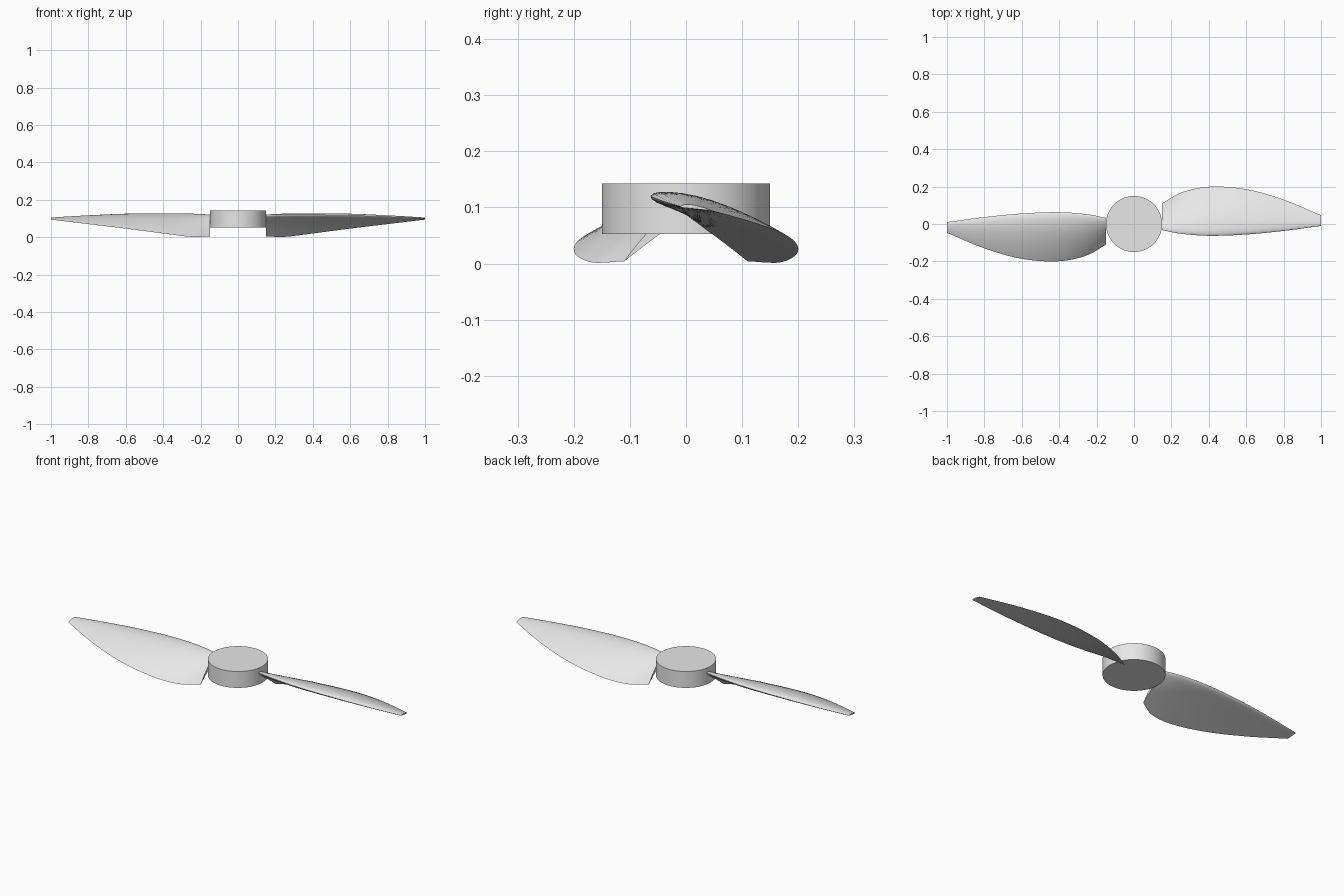
import bpy
import bmesh
import math
from mathutils import Vector

if "Cube" in bpy.data.objects:
    bpy.data.objects.remove(bpy.data.objects["Cube"])

# One plain grey for the whole propeller
grey = bpy.data.materials.new("light grey")
grey.use_nodes = True
grey.diffuse_color = (0.8, 0.8, 0.8, 1)
grey.node_tree.nodes["Principled BSDF"].inputs["Base Color"].default_value = grey.diffuse_color

# Blade stations: span, leading edge (y, z), trailing edge (y, z)
STATIONS = [Vector(row) for row in (
    (0.15, -0.033, 0.12, 0.11, 0.004),
    (0.25, -0.052, 0.122, 0.167, 0.002),
    (0.4, -0.063, 0.121, 0.199, 0.02),
    (0.6, -0.056, 0.117, 0.186, 0.046),
    (0.8, -0.037, 0.11, 0.13, 0.07),
    (1, -0.01, 0.102, 0.047, 0.094),
)]
STEPS = 8
HALF = 14


def slope(index):
    """Rate of change of a station along the span."""
    before = STATIONS[max(index - 1, 0)]
    after = STATIONS[min(index + 1, len(STATIONS) - 1)]
    return (after - before) / (after[0] - before[0])


def span_rows():
    """Smooth rows through the stations by cubic interpolation."""
    rows = []
    for i in range(len(STATIONS) - 1):
        start, end = STATIONS[i], STATIONS[i + 1]
        length = end[0] - start[0]
        for step in range(STEPS):
            t = step / STEPS
            blend = t * t * (3 - 2 * t)
            rows.append(start.lerp(end, blend)
                        + slope(i) * length * t * (1 - t) ** 2
                        - slope(i + 1) * length * t * t * (1 - t))
            rows[-1][0] = start[0] + t * length
    rows.append(STATIONS[-1])
    return rows


def surface_height(c, side):
    """Cambered aerofoil height at chord fraction c."""
    thick = 0.6 * (0.297 * math.sqrt(c) - 0.126 * c - 0.352 * c ** 2
                   + 0.284 * c ** 3 - 0.103 * c ** 4)
    peak = 0.4
    reach = peak if c < peak else 1 - peak
    camber = 0.04 * (1 - ((c - peak) / reach) ** 2)
    return camber + side * thick


def section():
    """Aerofoil loop: over the top to the nose and back underneath."""
    fractions = [(1 - math.cos(math.pi * i / HALF)) / 2 for i in range(HALF + 1)]
    upper = [(c, surface_height(c, 1)) for c in reversed(fractions)]
    lower = [(c, surface_height(c, -1)) for c in fractions[1:-1]]
    return upper + lower


def finish(name, bm):
    bmesh.ops.recalc_face_normals(bm, faces=bm.faces)
    mesh = bpy.data.meshes.new(name)
    bm.to_mesh(mesh)
    bm.free()
    mesh.materials.append(grey)
    obj = bpy.data.objects.new(name, mesh)
    bpy.context.collection.objects.link(obj)
    bpy.ops.object.select_all(action="DESELECT")
    obj.select_set(True)
    bpy.context.view_layer.objects.active = obj
    bpy.ops.object.shade_smooth_by_angle(angle=math.radians(40))
    return obj


def make_blade(name, turn):
    bm = bmesh.new()
    loops = []
    for x, lead_y, lead_z, trail_y, trail_z in span_rows():
        nose = Vector((x, lead_y, lead_z))
        chord = Vector((x, trail_y, trail_z)) - nose
        up = Vector((0, -chord.z, chord.y))
        loops.append([bm.verts.new(nose + chord * c + up * h) for c, h in section()])
    count = len(loops[0])
    for a, b in zip(loops, loops[1:]):
        for i in range(count):
            j = (i + 1) % count
            bm.faces.new((a[i], a[j], b[j], b[i]))
    bm.faces.new(loops[0])
    bm.faces.new(loops[-1])
    blade = finish(name, bm)
    blade.rotation_euler.z = turn


# Two blades, half a turn apart
make_blade("left_blade", 0)
make_blade("right_blade", math.pi)

# Round hub
hub_mesh = bmesh.new()
bmesh.ops.create_cone(hub_mesh, cap_ends=True, segments=64,
                      radius1=0.15, radius2=0.15, depth=0.09)
hub = finish("hub", hub_mesh)
hub.location.z = 0.098
